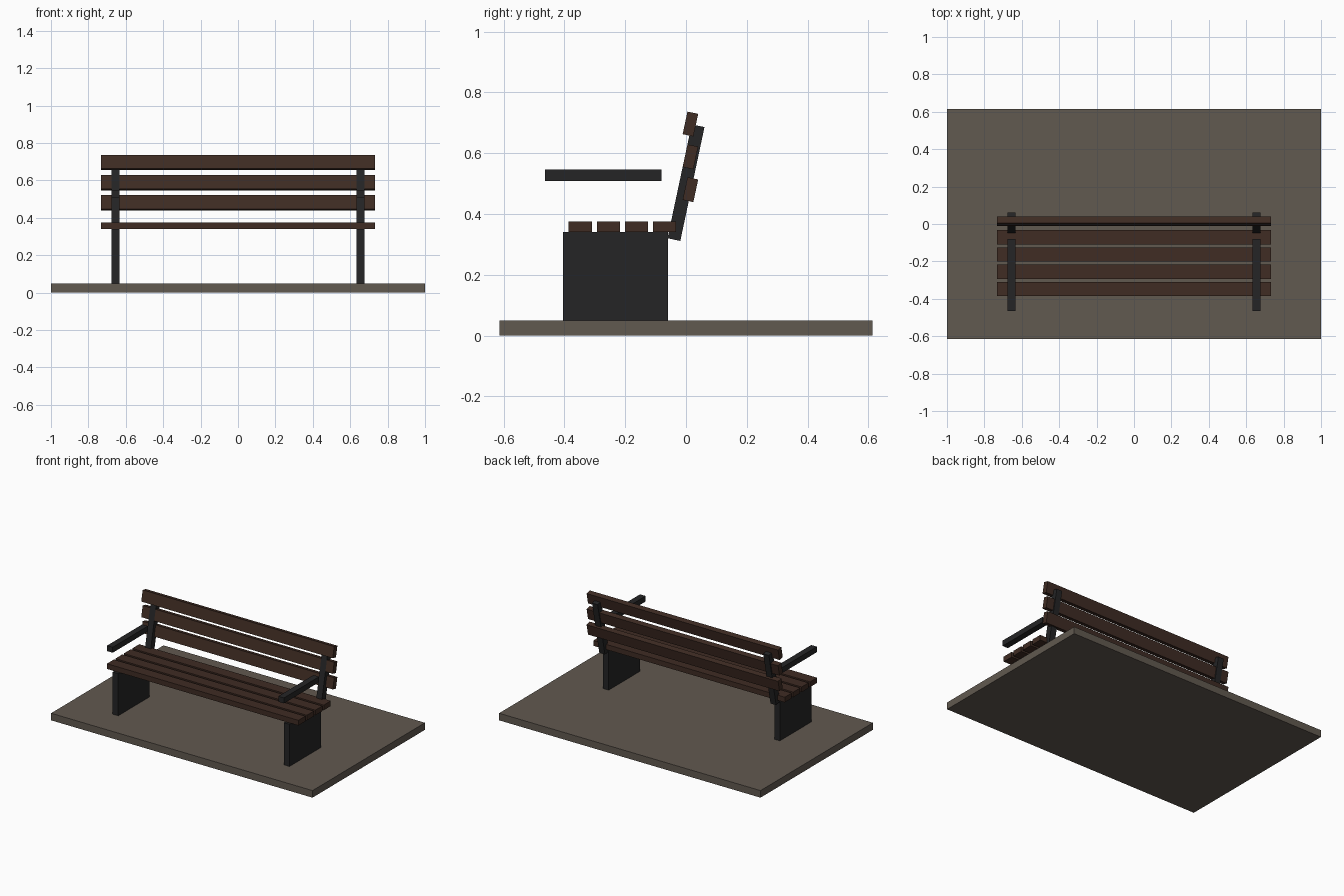
import bpy
from math import radians

if "Cube" in bpy.data.objects:
    bpy.data.objects.remove(bpy.data.objects["Cube"], do_unlink=True)


def make_material(name, rgb):
    mat = bpy.data.materials.new(name)
    mat.use_nodes = True
    mat.diffuse_color = (*rgb, 1)
    mat.node_tree.nodes["Principled BSDF"].inputs["Base Color"].default_value = (*rgb, 1)
    return mat


wood = make_material("dark_wood", (0.05, 0.025, 0.017))
metal = make_material("black_metal", (0.018, 0.018, 0.019))
stone = make_material("grey_brown_stone", (0.12, 0.1, 0.08))


def box(name, center, size, mat, tilt=0.0):
    """Box of full size, leaning backwards by tilt."""
    bpy.ops.mesh.primitive_cube_add(size=1, location=center)
    obj = bpy.context.object
    obj.name = name
    obj.scale = size
    bpy.ops.object.transform_apply(location=False, rotation=False, scale=True)
    obj.rotation_euler.x = -tilt
    obj.data.materials.append(mat)
    return obj


LEAN = radians(12)
SLAT_LENGTH = 1.465
SIDE_X = 0.655
BAR = 0.043

# Ground slab
box("ground_slab", (0, 0, 0.0245), (2, 1.228, 0.049), stone)

# Seat slats, front to back
for i in range(4):
    box(f"seat_slat_{i + 1}", (0, -0.348 + 0.0923 * i, 0.358),
        (SLAT_LENGTH, 0.076, 0.036), wood)

# Backrest slats, bottom to top
for i in range(3):
    box(f"back_slat_{i + 1}", (0, 0.0145, 0.48 + 0.108 * i),
        (SLAT_LENGTH, 0.036, 0.076), wood, LEAN)

# Side supports: leg panel, leaning post and armrest
for side, sign in (("left", 1), ("right", -1)):
    x = sign * SIDE_X
    box(f"{side}_leg", (x, -0.232, 0.1725), (BAR, 0.344, 0.335), metal)
    box(f"{side}_back_post", (x, 0, 0.503), (BAR, BAR, 0.383), metal, LEAN)
    box(f"{side}_armrest", (x, -0.272, 0.527), (BAR, 0.384, 0.038), metal)
